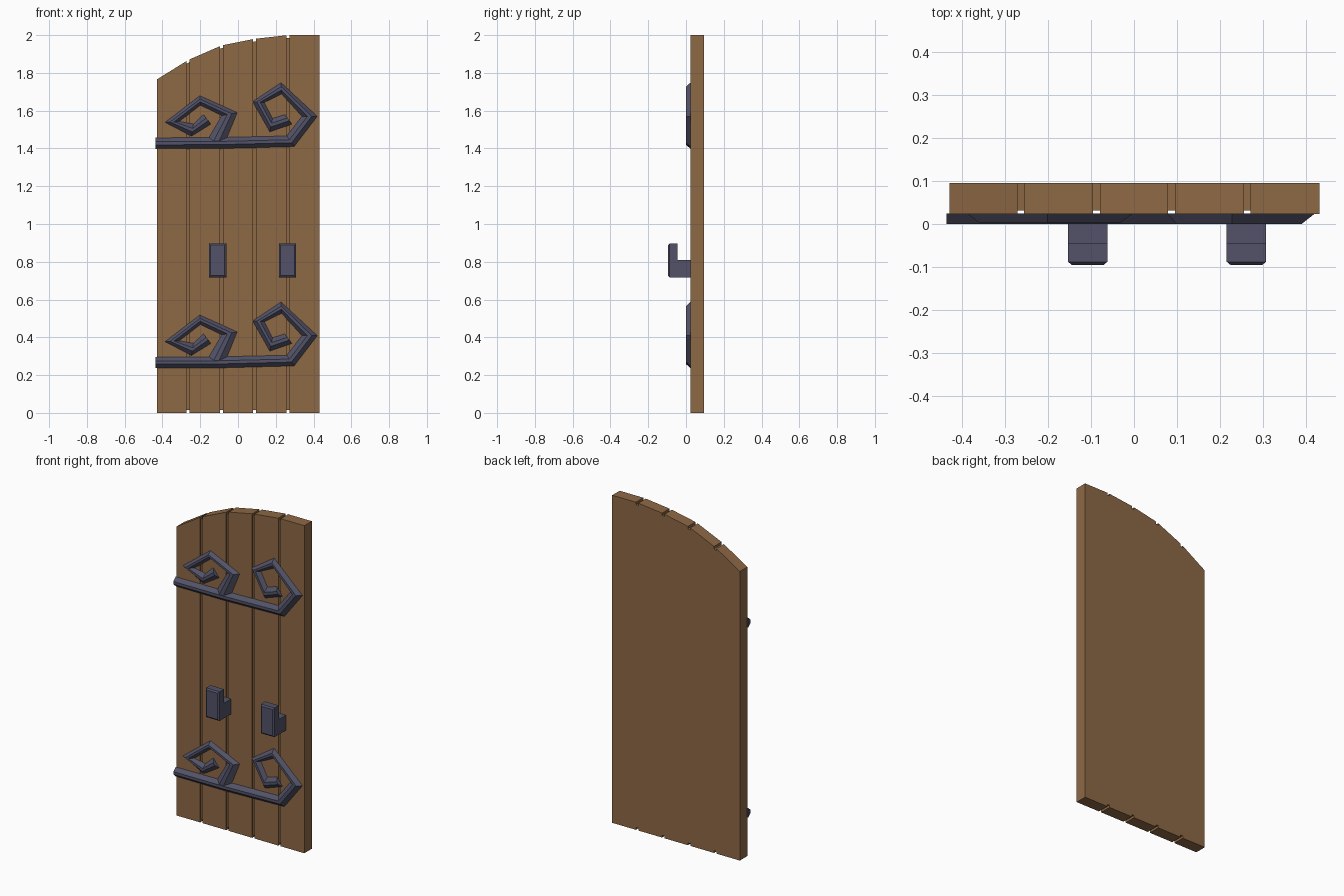
import bpy, bmesh

if "Cube" in bpy.data.objects:
    bpy.data.objects.remove(bpy.data.objects["Cube"])


def material(name, rgb):
    m = bpy.data.materials.new(name)
    m.diffuse_color = (*rgb, 1)
    m.use_nodes = True
    m.node_tree.nodes["Principled BSDF"].inputs["Base Color"].default_value = m.diffuse_color
    return m


WOOD = material("brown wood", (0.27, 0.14, 0.06))
IRON = material("dark iron", (0.085, 0.085, 0.14))


def finish(bm, name, mat):
    bmesh.ops.recalc_face_normals(bm, faces=bm.faces)
    me = bpy.data.meshes.new(name)
    bm.to_mesh(me)
    bm.free()
    me.materials.append(mat)
    ob = bpy.data.objects.new(name, me)
    bpy.context.collection.objects.link(ob)
    return ob


def loft(loops):
    """Join a row of closed cross-sections into a capped solid."""
    bm = bmesh.new()
    rings = [[bm.verts.new(p) for p in loop] for loop in loops]
    n = len(rings[0])
    for a, b in zip(rings, rings[1:]):
        for i in range(n):
            j = (i + 1) % n
            f = bm.faces.new((a[i], a[j], b[j], b[i]))
            if f.calc_area() < 1e-8:
                bm.faces.remove(f)
    bm.faces.new(rings[0])
    bm.faces.new(rings[-1])
    return bm


# Door: planks across x with grooves over the front, top and bottom
FRONT, BACK, GAP, DEPTH = 0.023, 0.095, 0.008, 0.014


def section(x, top, sunk):
    d = DEPTH if sunk else 0
    y = FRONT + (0.008 if sunk else 0)
    return [(x, y, d), (x, y, top - d), (x, BACK, top - d), (x, BACK, d)]


tops = [(-0.43, 1.765), (-0.264, 1.868), (-0.0875, 1.945),
        (0.0875, 1.98), (0.264, 2.0), (0.432, 2.0)]
loops = [section(*tops[0], False)]
for k in range(1, 5):
    x, z = tops[k]
    (xa, za), (xb, zb) = tops[k - 1], tops[k + 1]
    zl = z - GAP * (z - za) / (x - xa)
    zr = z + GAP * (zb - z) / (xb - x)
    loops += [section(x - GAP, zl, False), section(x - GAP, zl, True),
              section(x + GAP, zr, True), section(x + GAP, zr, False)]
loops.append(section(*tops[5], False))
finish(loft(loops), "plank_door", WOOD)


# Hinge ironwork: ridged bars given as outer and inner edge points (x, z)
def bar(name, pairs, dz, ridge_y):
    loops = []
    for ox, oz, ix, iz in pairs:
        def at(t, y):
            return (ox + (ix - ox) * t, y, oz + (iz - oz) * t - dz)
        loops.append([at(0, FRONT + 0.001), at(0.36, ridge_y),
                      at(0.64, ridge_y), at(1, FRONT + 0.001)])
    finish(loft(loops), name, IRON)


strap = [(-0.437, 1.398, -0.437, 1.457), (-0.10, 1.398, -0.10, 1.459),
         (0.298, 1.409, 0.258, 1.467), (0.421, 1.570, 0.337, 1.570),
         (0.228, 1.749, 0.231, 1.687), (0.077, 1.648, 0.140, 1.643),
         (0.168, 1.487, 0.183, 1.560), (0.286, 1.528, 0.247, 1.580)]
scroll = [(-0.075, 1.412, -0.165, 1.442), (-0.003, 1.590, -0.087, 1.574),
          (-0.202, 1.680, -0.199, 1.628), (-0.388, 1.538, -0.310, 1.543),
          (-0.246, 1.464, -0.236, 1.530), (-0.143, 1.528, -0.183, 1.580)]
for label, dz in (("upper", 0), ("lower", 1.161)):
    bar(label + "_hinge_strap", strap, dz, 0.0)
    bar(label + "_hinge_scroll", scroll, dz, 0.002)

# Bar brackets: L-shaped hooks with a chamfered front plate
profile = [(FRONT + 0.001, 0.718), (-0.088, 0.718), (-0.088, 0.896),
           (-0.046, 0.896), (-0.046, 0.81), (FRONT + 0.001, 0.81)]
for label, xc in (("left", -0.108), ("right", 0.262)):
    bm = loft([[(xc + s * 0.046, y, z) for y, z in profile] for s in (-1, 1)])
    bmesh.ops.recalc_face_normals(bm, faces=bm.faces)
    plate = min(bm.faces, key=lambda f: f.calc_center_median().y)
    bmesh.ops.inset_region(bm, faces=[plate], thickness=0.012, depth=0)
    for v in plate.verts:
        v.co.y = -0.095
    finish(bm, label + "_bar_bracket", IRON)
